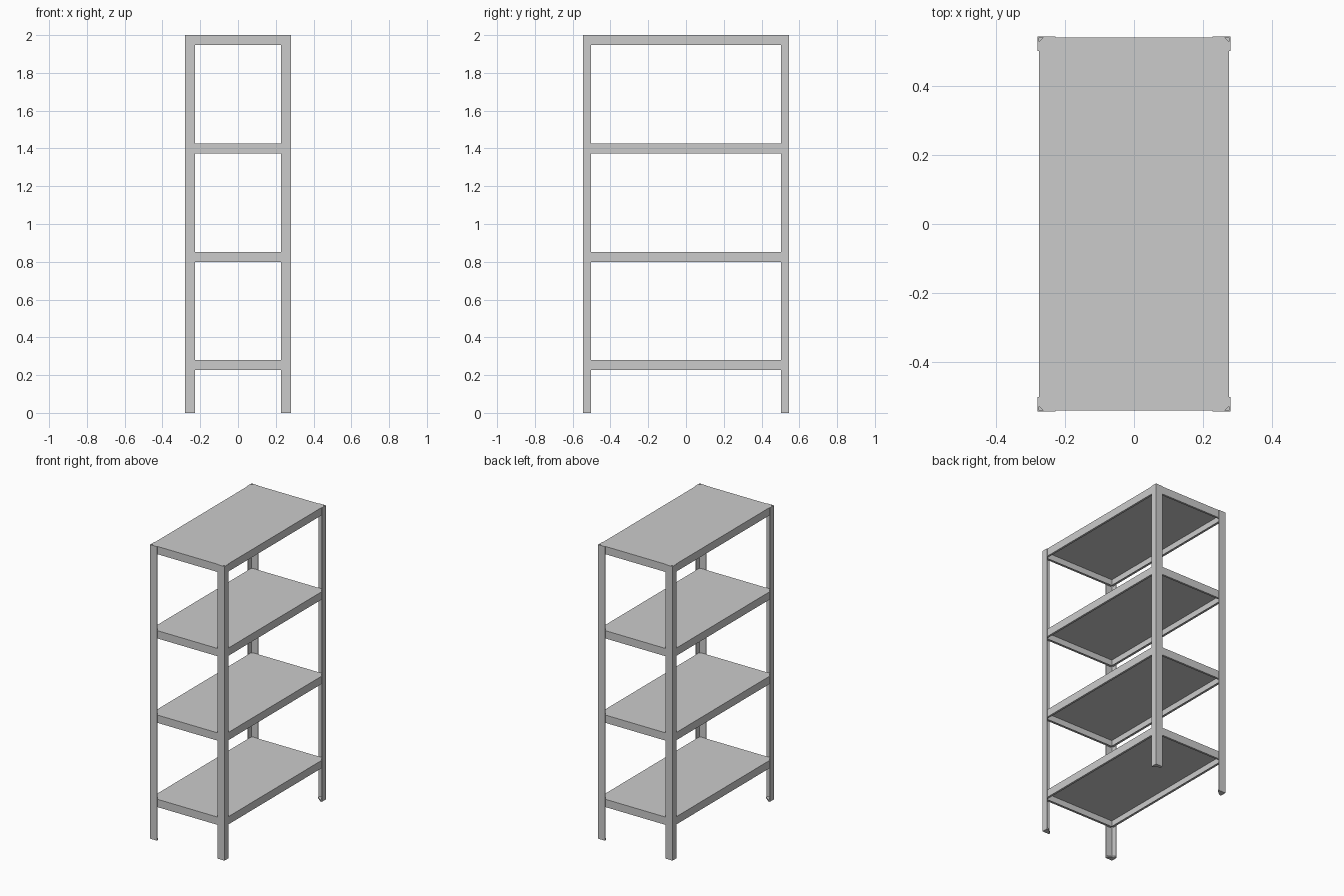
import bpy, bmesh

if "Cube" in bpy.data.objects:
    bpy.data.objects.remove(bpy.data.objects["Cube"])

HX, HY = 0.28, 0.545      # outer half size of the posts
SX, SY = 0.276, 0.541     # outer half size of the shelves
T = 0.004                 # sheet thickness


def prism(name, pts, z0, z1):
    bm = bmesh.new()
    f = bm.faces.new([bm.verts.new((x, y, z0)) for x, y in pts])
    top = bmesh.ops.extrude_face_region(bm, geom=[f])
    verts = [v for v in top["geom"] if isinstance(v, bmesh.types.BMVert)]
    bmesh.ops.translate(bm, verts=verts, vec=(0, 0, z1 - z0))
    bmesh.ops.recalc_face_normals(bm, faces=bm.faces)
    me = bpy.data.meshes.new(name)
    bm.to_mesh(me)
    bm.free()
    ob = bpy.data.objects.new(name, me)
    bpy.context.collection.objects.link(ob)
    return ob


def box(name, x0, x1, y0, y1, z0, z1):
    return prism(name, [(x0, y0), (x1, y0), (x1, y1), (x0, y1)], z0, z1)


# Angle-iron corner posts with foot caps
W, D = 0.052, 0.043
for sx, nx in ((-1, "left"), (1, "right")):
    for sy, ny in ((-1, "front"), (1, "back")):
        ell = [(HX, HY), (HX - W, HY), (HX - W, HY - T), (HX - T, HY - T),
               (HX - T, HY - D), (HX, HY - D)]
        prism(f"{ny}_{nx}_post", [(sx * x, sy * y) for x, y in ell], 0, 2)
        foot = [(HX, HY), (HX - W, HY), (HX - W, HY - 0.012),
                (HX - 0.012, HY - D), (HX, HY - D)]
        prism(f"{ny}_{nx}_foot", [(sx * x, sy * y) for x, y in foot], 0, 0.01)

# Folded sheet shelves: clipped-corner plate, skirts and inward bottom lips
C, LIP = 0.012, 0.014
for i, top in enumerate((0.28, 0.853, 1.427, 2.0)):
    low = top - 0.053
    plate = [(SX - C, -SY), (SX, C - SY), (SX, SY - C), (SX - C, SY),
             (C - SX, SY), (-SX, SY - C), (-SX, C - SY), (C - SX, -SY)]
    n = f"shelf_{i + 1}"
    prism(n + "_plate", plate, top - T, top)
    for s, side in ((-1, "a"), (1, "b")):
        box(f"{n}_side_skirt_{side}", *sorted((s * SX, s * (SX - T))), C - SY, SY - C, low, top - T)
        box(f"{n}_end_skirt_{side}", C - SX, SX - C, *sorted((s * SY, s * (SY - T))), low, top - T)
        box(f"{n}_side_lip_{side}", *sorted((s * (SX - T), s * (SX - LIP))), LIP - SY, SY - LIP, low, low + T)
        box(f"{n}_end_lip_{side}", C - SX, SX - C, *sorted((s * (SY - T), s * (SY - LIP))), low, low + T)
